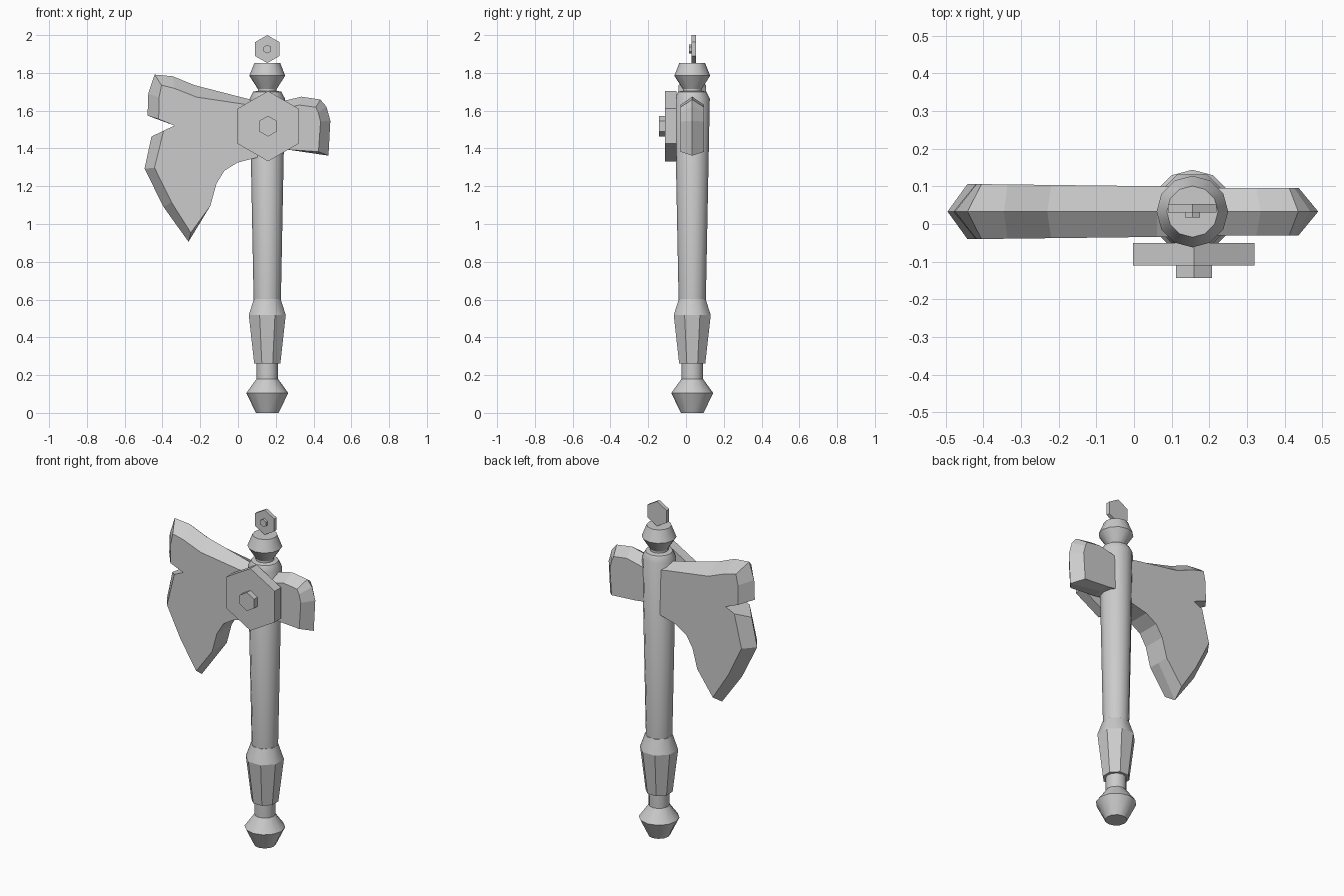
import bpy, bmesh, math

if "Cube" in bpy.data.objects:
    bpy.data.objects.remove(bpy.data.objects["Cube"])

CX, CY = 0.155, 0.033   # axis of the handle


def finish(name, bm, smooth=None):
    bmesh.ops.remove_doubles(bm, verts=bm.verts, dist=1e-5)
    bmesh.ops.recalc_face_normals(bm, faces=bm.faces)
    me = bpy.data.meshes.new(name)
    bm.to_mesh(me)
    bm.free()
    ob = bpy.data.objects.new(name, me)
    bpy.context.collection.objects.link(ob)
    if smooth:
        bpy.ops.object.select_all(action='DESELECT')
        ob.select_set(True)
        bpy.context.view_layer.objects.active = ob
        bpy.ops.object.shade_smooth_by_angle(angle=math.radians(smooth))
    return ob


def lathe(name, profile, sides=12, turn=0.0, smooth=35):
    """Closed turned part from (radius, z) pairs."""
    bm = bmesh.new()
    rings = []
    for r, z in profile:
        rings.append([bm.verts.new((CX + r * math.cos(turn + math.tau * i / sides),
                                    CY + r * math.sin(turn + math.tau * i / sides), z))
                      for i in range(sides)])
    for a, b in zip(rings, rings[1:]):
        for i in range(sides):
            j = (i + 1) % sides
            bm.faces.new((a[i], a[j], b[j], b[i]))
    bm.faces.new(rings[0][::-1])
    bm.faces.new(rings[-1])
    return finish(name, bm, smooth)


def hex_plate(name, x, z, r, y0, y1):
    """Hexagonal plate facing the front, one corner up."""
    bm = bmesh.new()
    ang = [math.pi / 2 + math.tau * i / 6 for i in range(6)]
    f = bm.faces.new([bm.verts.new((x + r * math.cos(a), y0, z + r * math.sin(a))) for a in ang])
    ext = bmesh.ops.extrude_face_region(bm, geom=[f], use_keep_orig=True)
    for v in ext['geom']:
        if isinstance(v, bmesh.types.BMVert):
            v.co.y = y1
    return finish(name, bm)


def blade(name, pairs, half):
    """Outline of (ridge x, z, face x, z); the ridge lies in the middle plane."""
    bm = bmesh.new()
    ridge = [bm.verts.new((p[0], CY, p[1])) for p in pairs]
    n = len(pairs)
    for s in (-1, 1):
        side = [bm.verts.new((p[-2], CY + s * half(p[-2]), p[-1])) for p in pairs]
        bm.faces.new(side)
        for i in range(n):
            j = (i + 1) % n
            bm.faces.new((ridge[i], ridge[j], side[j], side[i]))
    return finish(name, bm)


# Handle, from the bottom up
lathe("pommel", [(0.06, 0), (0.111, 0.105), (0.057, 0.18)])
lathe("lower_neck", [(0.057, 0.17), (0.057, 0.27)])
lathe("grip", [(0.075, 0.262), (0.106, 0.518)], 8, math.pi / 8, None)
lathe("grip_collar", [(0.106, 0.518), (0.077, 0.602)], 8, math.pi / 8, 50)
lathe("shaft", [(0.072, 0.59), (0.093, 1.665), (0.075, 1.70), (0.05, 1.705), (0.05, 1.74)])
lathe("finial", [(0.05, 1.715), (0.095, 1.785), (0.068, 1.853)])

# Large notched blade; points with two values have no bevel
blade("main_blade", [
    (0.155, 1.645, 0.155, 1.61), (0.061, 1.66, 0.061, 1.63),
    (-0.23, 1.735, -0.22, 1.672), (-0.345, 1.782, -0.336, 1.718),
    (-0.442, 1.791, -0.405, 1.735), (-0.475, 1.69, -0.418, 1.67),
    (-0.479, 1.574, -0.42, 1.555), (-0.336, 1.521),
    (-0.458, 1.463, -0.394, 1.494), (-0.495, 1.293, -0.442, 1.298),
    (-0.394, 1.09, -0.352, 1.115), (-0.262, 0.906, -0.25, 0.954),
    (-0.146, 1.097), (-0.114, 1.214), (-0.072, 1.282), (-0.003, 1.325),
    (0.098, 1.351), (0.155, 1.36)], lambda x: 0.068 - 0.012 * x)

# Short blade on the opposite side
blade("rear_blade", [
    (0.155, 1.63, 0.155, 1.59), (0.246, 1.653, 0.246, 1.612),
    (0.336, 1.674, 0.325, 1.63), (0.436, 1.659, 0.412, 1.618),
    (0.468, 1.621, 0.425, 1.59), (0.489, 1.547, 0.437, 1.542),
    (0.479, 1.362, 0.426, 1.383), (0.262, 1.394), (0.155, 1.41)], lambda x: 0.063)

# Hexagonal plates and nuts
hex_plate("front_plate", 0.159, 1.518, 0.186, -0.11, -0.05)
hex_plate("front_nut", 0.159, 1.518, 0.055, -0.143, -0.11)
hex_plate("top_plate", CX, 1.926, 0.074, 0.03, 0.053)
hex_plate("top_nut", CX, 1.926, 0.023, 0.017, 0.03)
